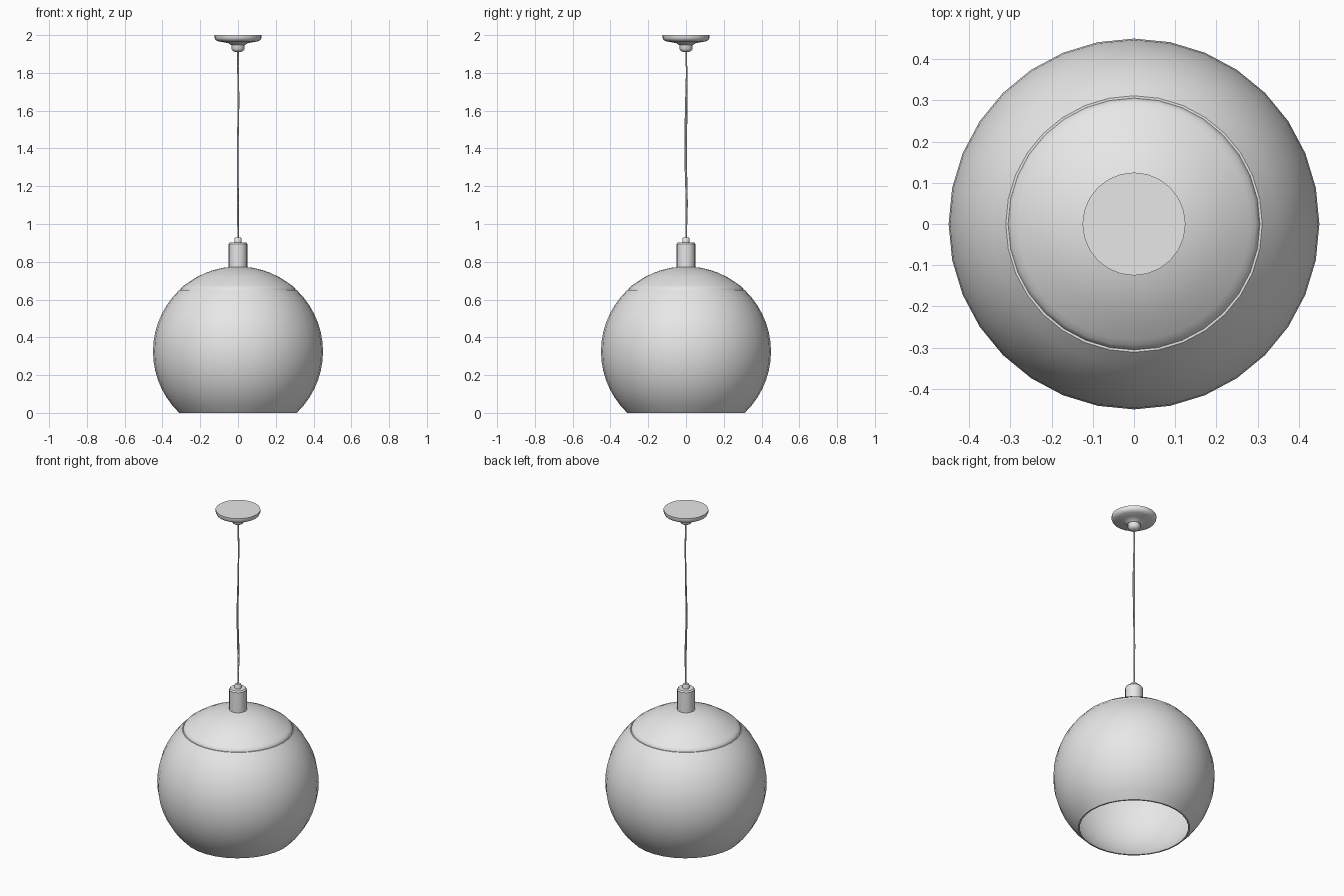
import bpy, bmesh, math
from math import sin, cos, pi

if "Cube" in bpy.data.objects:
    bpy.data.objects.remove(bpy.data.objects["Cube"])

metal = bpy.data.materials.new("light_grey")
metal.diffuse_color = (0.8, 0.8, 0.8, 1)
metal.use_nodes = True
metal.node_tree.nodes["Principled BSDF"].inputs["Base Color"].default_value = metal.diffuse_color


def lathe(name, profile, sides, closed=False, angle=35):
    """Spin (radius, height) points about z; points at radius 0 become poles."""
    bm = bmesh.new()
    rings = []
    for r, z in profile:
        if r < 1e-6:
            rings.append([bm.verts.new((0, 0, z))])
        else:
            rings.append([bm.verts.new((r * cos(2 * pi * i / sides), r * sin(2 * pi * i / sides), z))
                          for i in range(sides)])
    pairs = list(zip(rings, rings[1:]))
    if closed:
        pairs.append((rings[-1], rings[0]))
    for a, b in pairs:
        if len(a) == 1 and len(b) == 1:  # pole to pole has no surface
            continue
        for i in range(sides):
            j = (i + 1) % sides
            quad = [a[i % len(a)], a[j % len(a)], b[j % len(b)], b[i % len(b)]]
            bm.faces.new(list(dict.fromkeys(quad)))
    bmesh.ops.recalc_face_normals(bm, faces=bm.faces)
    mesh = bpy.data.meshes.new(name)
    bm.to_mesh(mesh)
    bm.free()
    mesh.materials.append(metal)
    ob = bpy.data.objects.new(name, mesh)
    bpy.context.collection.objects.link(ob)
    bpy.ops.object.select_all(action='DESELECT')
    ob.select_set(True)
    bpy.context.view_layer.objects.active = ob
    bpy.ops.object.shade_smooth_by_angle(angle=math.radians(angle))
    return ob


# Globe shade: thin spherical shell, open at the bottom and under the cap
CENTRE, RADIUS, WALL = 0.325, 0.45, 0.006


def arc(radius, z0, z1, steps):
    a0, a1 = math.asin((z0 - CENTRE) / radius), math.asin((z1 - CENTRE) / radius)
    return [(radius * cos(a0 + (a1 - a0) * k / steps),
             CENTRE + radius * sin(a0 + (a1 - a0) * k / steps)) for k in range(steps + 1)]


lathe("globe_shade", arc(RADIUS, 0, 0.65, 14) + arc(RADIUS - WALL, 0.65, 0, 14), 32, closed=True)

# Domed cap with a rolled edge, hollow underneath
dome = arc(RADIUS, 0.69, 0.774, 5)
inner = arc(RADIUS - 0.012, 0.65, 0.762, 5)
lathe("top_cap", [(0.306, 0.648), (0.304, 0.657), (0.296, 0.667), (0.282, 0.677)] + dome
      + [(0, 0.775), (0, 0.763)] + inner[::-1], 32, closed=True, angle=50)

# Lamp socket and cord grip
lathe("socket", [(0, 0.755), (0.049, 0.755), (0.049, 0.895), (0.043, 0.903), (0, 0.903)], 24)
lathe("cord_grip", [(0, 0.9), (0.019, 0.9), (0.019, 0.922), (0.015, 0.928), (0, 0.928)], 16)

# Ceiling canopy with stepped collar
lathe("ceiling_canopy", [(0, 2.0), (0.125, 2.0), (0.125, 1.985), (0.119, 1.974), (0.105, 1.967),
                         (0.07, 1.961), (0.05, 1.957), (0.038, 1.948), (0, 1.948)], 24)
lathe("canopy_collar", [(0, 1.955), (0.035, 1.955), (0.035, 1.927), (0.028, 1.917),
                        (0.016, 1.91), (0, 1.91)], 16)


# Two loosely hanging strands of cord
def strand(name, points):
    curve = bpy.data.curves.new(name, 'CURVE')
    curve.dimensions = '3D'
    curve.bevel_depth = 0.004
    curve.bevel_resolution = 1
    curve.resolution_u = 4
    curve.use_fill_caps = True
    spline = curve.splines.new('BEZIER')
    spline.bezier_points.add(len(points) - 1)
    for bp, co in zip(spline.bezier_points, points):
        bp.co = co
        bp.handle_left_type = bp.handle_right_type = 'AUTO'
    curve.materials.append(metal)
    bpy.context.collection.objects.link(bpy.data.objects.new(name, curve))


strand("cord_strand_a", [(0, 0, 1.92), (0.002, 0.003, 1.8), (0.003, -0.002, 1.6),
                         (-0.002, -0.004, 1.35), (-0.001, 0.002, 1.1), (0, 0, 0.92)])
strand("cord_strand_b", [(0, 0, 1.92), (0, 0.004, 1.8), (0.001, 0.004, 1.6),
                         (-0.002, 0.001, 1.35), (0.001, 0.006, 1.1), (0, 0, 0.92)])
